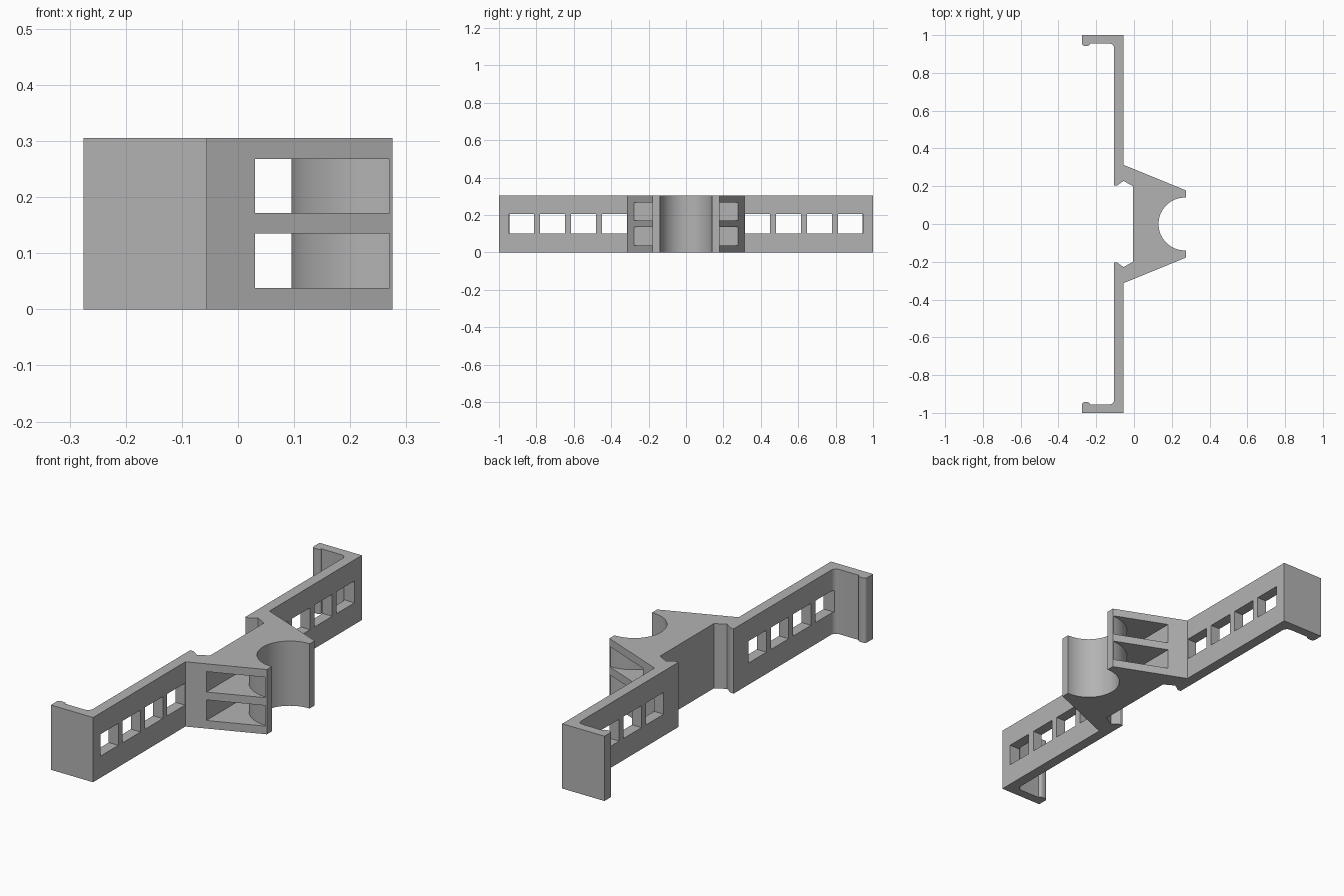
import bpy, bmesh, math

if "Cube" in bpy.data.objects:
    bpy.data.objects.remove(bpy.data.objects["Cube"])

H = 0.305            # height of the whole bracket
BORE_X = 0.27        # centre of the round cradle
BORE_R, SHELL_R = 0.14, 0.175

grey = bpy.data.materials.new("grey plastic")
grey.diffuse_color = (0.45, 0.45, 0.45, 1)
grey.use_nodes = True
grey.node_tree.nodes["Principled BSDF"].inputs["Base Color"].default_value = grey.diffuse_color


def arc(cx, cy, r, a0, a1, n):
    """Points on an arc, angles in degrees."""
    return [(cx + r * math.cos(math.radians(a0 + (a1 - a0) * i / n)),
             cy + r * math.sin(math.radians(a0 + (a1 - a0) * i / n)))
            for i in range(n + 1)]


def prism(name, points, z0, z1):
    """Extrude a top-view outline from z0 to z1."""
    bm = bmesh.new()
    face = bm.faces.new([bm.verts.new((x, y, z0)) for x, y in points])
    ext = bmesh.ops.extrude_face_region(bm, geom=[face])
    bmesh.ops.translate(bm, vec=(0, 0, z1 - z0),
                        verts=[v for v in ext["geom"] if isinstance(v, bmesh.types.BMVert)])
    bmesh.ops.recalc_face_normals(bm, faces=bm.faces)
    mesh = bpy.data.meshes.new(name)
    bm.to_mesh(mesh)
    bm.free()
    obj = bpy.data.objects.new(name, mesh)
    bpy.context.collection.objects.link(obj)
    mesh.materials.append(grey)
    return obj


# Half outline from the cradle tip round the arm and hook to the back wall
half = [(0.275, 0.14), (0.275, 0.178), (-0.055, 0.313), (-0.055, 1.0), (-0.275, 1.0)]
half += arc(-0.262, 0.956, 0.013, 180, 270, 4)        # rounded hook lip
half += arc(-0.246, 0.956, 0.013, 270, 355, 4)
half += arc(-0.130, 0.930, 0.025, 90, 0, 6)           # inner corner fillet
half += [(-0.105, 0.205), (-0.088, 0.205), (-0.055, 0.228), (-0.005, 0.2)]
bore = arc(BORE_X, 0, BORE_R, 270, 90, 40)
bracket = prism("bracket", half + [(x, -y) for x, y in reversed(half)] + bore, 0, H)

cutters = []

# Square windows along both arms
for side in (-1, 1):
    for i in range(4):
        y0 = 0.316 + i * 0.1655
        ya, yb = side * y0, side * (y0 + 0.133)
        cutters.append(prism("arm_window_cutter",
                             [(-0.15, ya), (0.0, ya), (0.0, yb), (-0.15, yb)], 0.102, 0.205))

# Two pockets through the body that leave a curved shell round the cradle
pocket = [(0.03, -0.4), (0.271, -0.4)] + arc(BORE_X, 0, SHELL_R, 270, 90, 40) \
    + [(0.271, 0.4), (0.03, 0.4)]
for z0, z1 in ((0.038, 0.135), (0.172, 0.268)):
    cutters.append(prism("pocket_cutter", pocket, z0, z1))

for cutter in cutters:
    cutter.hide_render = True
    mod = bracket.modifiers.new("cut", 'BOOLEAN')
    mod.operation, mod.solver, mod.object = 'DIFFERENCE', 'EXACT', cutter

# Apply the cuts, then drop the cutters
bpy.context.view_layer.update()
graph = bpy.context.evaluated_depsgraph_get()
result = bpy.data.meshes.new_from_object(bracket.evaluated_get(graph))
bracket.modifiers.clear()
bracket.data = result
for cutter in cutters:
    bpy.data.objects.remove(cutter)

bpy.ops.object.select_all(action='DESELECT')
bracket.select_set(True)
bpy.context.view_layer.objects.active = bracket
bpy.ops.object.shade_smooth_by_angle(angle=math.radians(30))
